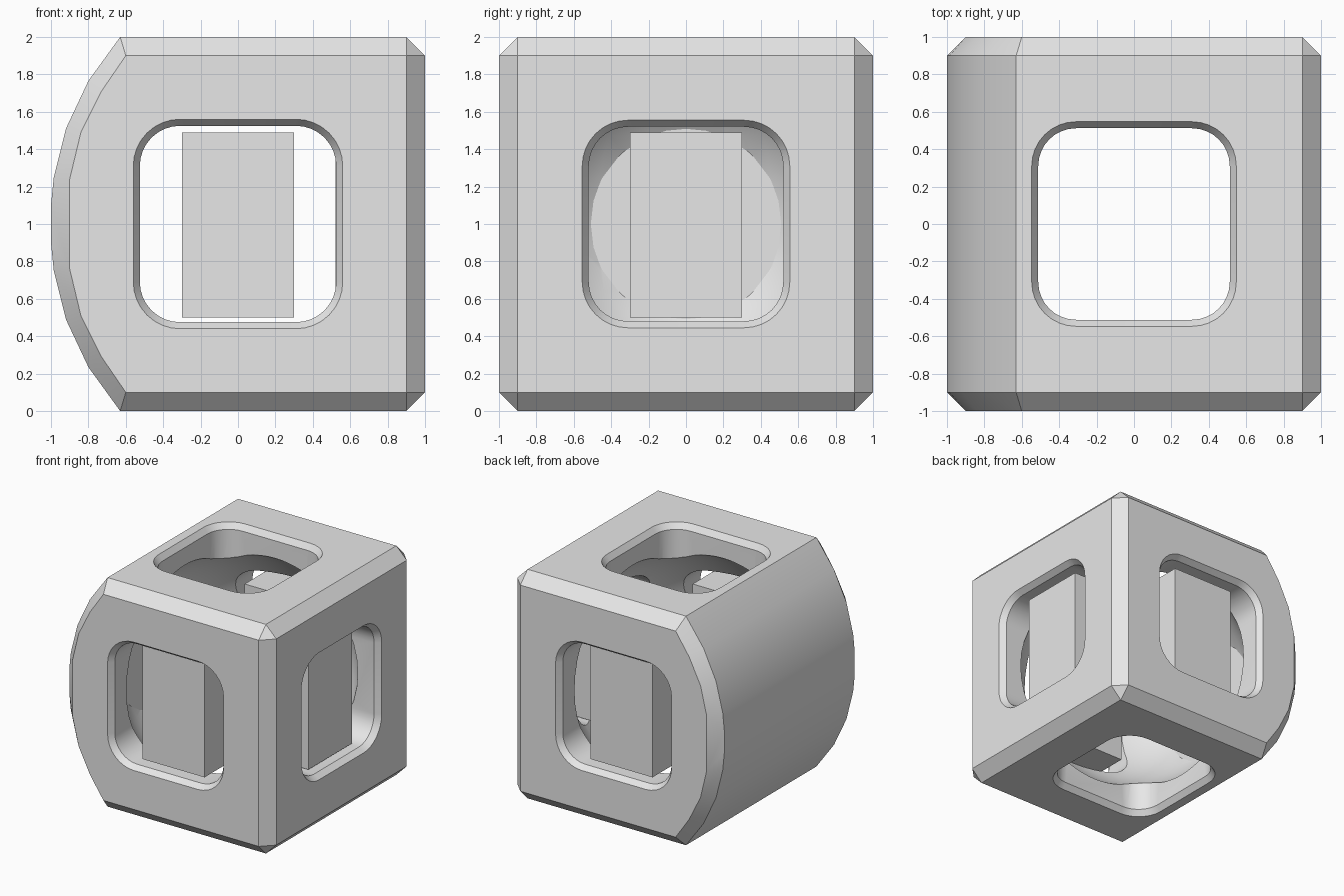
import bpy, bmesh, math
from mathutils import Matrix, Vector

if "Cube" in bpy.data.objects:
    bpy.data.objects.remove(bpy.data.objects["Cube"])

grey = bpy.data.materials.new("plain grey")
grey.diffuse_color = (0.8, 0.8, 0.8, 1)
grey.use_nodes = True
grey.node_tree.nodes["Principled BSDF"].inputs["Base Color"].default_value = grey.diffuse_color
CENTRE = Vector((0, 0, 1))


def finish(bm, name):
    bmesh.ops.recalc_face_normals(bm, faces=bm.faces[:])
    mesh = bpy.data.meshes.new(name)
    bm.to_mesh(mesh)
    bm.free()
    mesh.materials.append(grey)
    ob = bpy.data.objects.new(name, mesh)
    bpy.context.collection.objects.link(ob)
    return ob


def rounded_square(half, corner_centre=0.31, steps=8):
    """Outline of a square with rounded corners."""
    r = half - corner_centre
    pts = []
    for q in range(4):
        a0 = q * math.pi / 2
        cx = corner_centre * (1 if q in (0, 3) else -1)
        cy = corner_centre * (1 if q < 2 else -1)
        for i in range(steps + 1):
            a = a0 + math.pi / 2 * i / steps
            pts.append((cx + r * math.cos(a), cy + r * math.sin(a)))
    return pts


def tunnel(name, rings, rotation):
    """Window cutter along local z, flared at its mouths."""
    bm = bmesh.new()
    loops = []
    for t, half in rings:
        loops.append([bm.verts.new((u, v, t)) for u, v in rounded_square(half)])
    n = len(loops[0])
    for a, b in zip(loops, loops[1:]):
        for i in range(n):
            j = (i + 1) % n
            bm.faces.new((a[i], a[j], b[j], b[i]))
    bm.faces.new(loops[0][::-1])
    bm.faces.new(loops[-1])
    bm.transform(Matrix.Translation(CENTRE) @ rotation)
    return finish(bm, name)


# Body: bowed left side, chamfered everywhere else
bow_rim = [(-0.63, 1.0), (-0.80, 0.765), (-0.92, 0.51), (-0.985, 0.25), (-1.0, 0.1)]
bow_face = [(-0.60, 0.9), (-0.73, 0.71), (-0.84, 0.49), (-0.90, 0.24)]
rim = bow_rim + [(0.9, 1.0), (1.0, 0.9)]
face = bow_face + [(0.9, 0.9)]
bm = bmesh.new()
for side in (-1, 1):
    for up in (-1, 1):
        for x, z in rim:
            bm.verts.new((x, side * 0.9, 1 + up * z))
        for x, z in face:
            bm.verts.new((x, side * 1.0, 1 + up * z))
bmesh.ops.convex_hull(bm, input=bm.verts[:])
bmesh.ops.dissolve_limit(bm, angle_limit=math.radians(1), verts=bm.verts[:], edges=bm.edges[:])
body = finish(bm, "hollow_body")

# Round cavity with a flat wall behind the bowed side
bm = bmesh.new()
bmesh.ops.create_uvsphere(bm, u_segments=48, v_segments=24, radius=0.95)
cut = bmesh.ops.bisect_plane(bm, geom=bm.verts[:] + bm.edges[:] + bm.faces[:],
                             plane_co=(-0.8, 0, 0), plane_no=(1, 0, 0), clear_inner=True)
bmesh.ops.edgeloop_fill(bm, edges=[e for e in cut["geom_cut"] if isinstance(e, bmesh.types.BMEdge)])
bm.transform(Matrix.Translation(CENTRE))
cutters = [finish(bm, "cavity_cutter")]

# Windows: through on two axes, right side only on the third
def rings(half, start=None):
    mouth = [(0.95, half), (1.1, half + 0.105)]
    if start is not None:
        return [(start, half)] + mouth
    return [(-t, h) for t, h in reversed(mouth)] + mouth


cutters.append(tunnel("vertical_cutter", rings(0.512), Matrix.Identity(4)))
cutters.append(tunnel("depth_cutter", rings(0.525), Matrix.Rotation(math.pi / 2, 4, 'X')))
cutters.append(tunnel("right_cutter", rings(0.52, 0.0), Matrix.Rotation(math.pi / 2, 4, 'Y')))

bpy.context.view_layer.objects.active = body
body.select_set(True)
for c in cutters:
    m = body.modifiers.new(c.name, 'BOOLEAN')
    m.operation = 'DIFFERENCE'
    m.solver = 'EXACT'
    m.object = c
    bpy.ops.object.modifier_apply(modifier=m.name)
for c in cutters:
    bpy.data.objects.remove(c, do_unlink=True)
bpy.ops.object.shade_smooth_by_angle(angle=math.radians(25))

# Upright blocks standing in the front, right and back windows
for name, turn in (("front_block", 0), ("right_block", 90), ("back_block", 180)):
    bm = bmesh.new()
    bmesh.ops.create_cube(bm, size=1)
    bm.transform(Matrix.Rotation(math.radians(turn), 4, 'Z')
                 @ Matrix.Translation((0, -0.705, 0.995))
                 @ Matrix.Diagonal((0.6, 0.37, 0.99, 1)))
    finish(bm, name)
